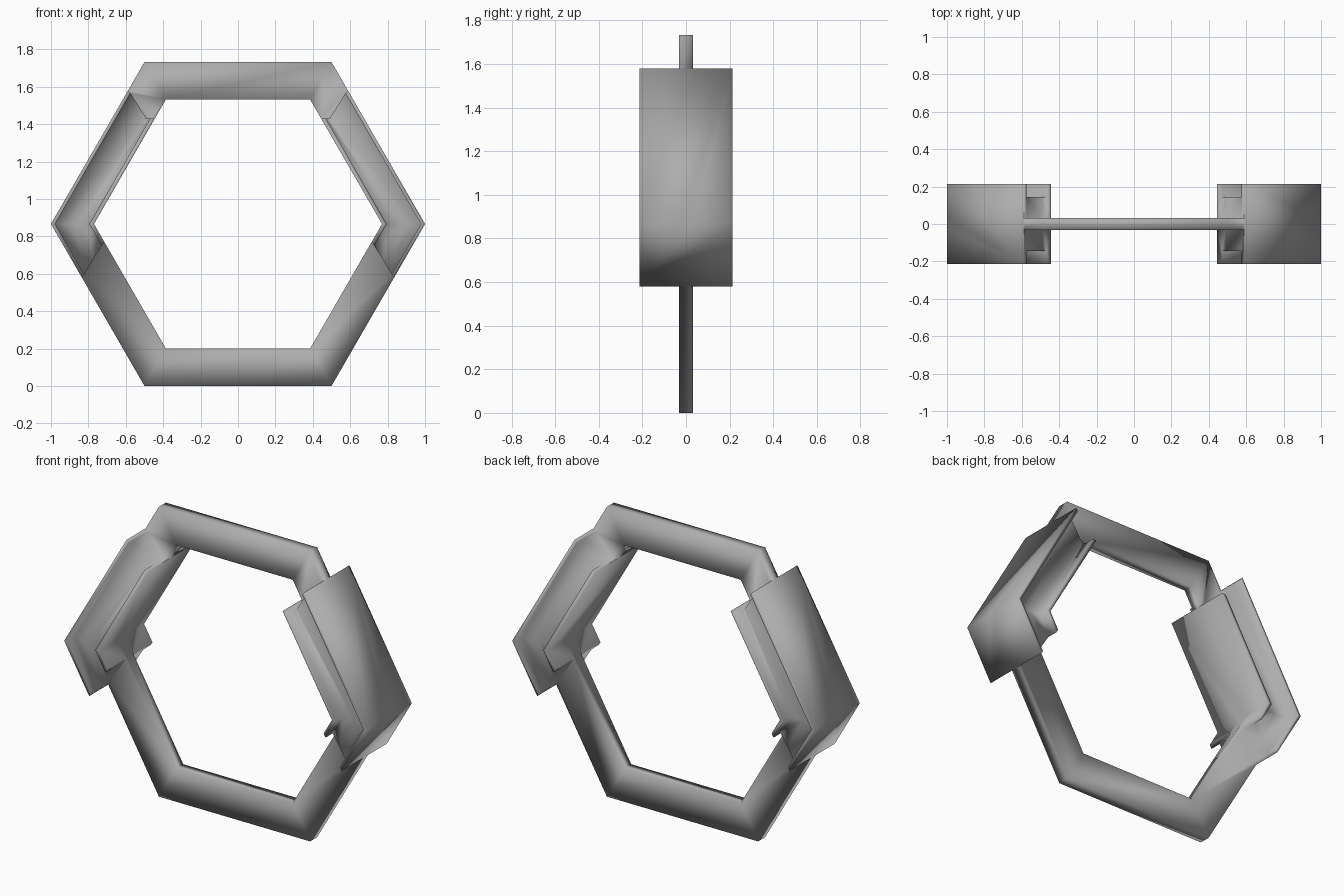
import bpy, bmesh, math

if "Cube" in bpy.data.objects:
    bpy.data.objects.remove(bpy.data.objects["Cube"])

R = math.sqrt(3) / 2      # hexagon apothem, also centre height
T, BODY, WIDE = 0.033, 0.145, 0.213


def finish(name, bm):
    bmesh.ops.recalc_face_normals(bm, faces=bm.faces)
    me = bpy.data.meshes.new(name)
    bm.to_mesh(me)
    bm.free()
    ob = bpy.data.objects.new(name, me)
    bpy.context.collection.objects.link(ob)
    return ob


def edge_x(r, z):
    """x on the left-hand side of a hexagon of radius r at height z."""
    return abs(z - R) / math.sqrt(3) - r


# hexagonal frame: thin flat ring
bm = bmesh.new()
loops = []
for r, y in ((1, -T), (1, T), (0.77, T), (0.77, -T)):
    loops.append([bm.verts.new((r * math.cos(math.radians(60 * k)), y,
                                R + r * math.sin(math.radians(60 * k))))
                  for k in range(6)])
for s in range(4):
    p, q = loops[s], loops[(s + 1) % 4]
    for k in range(6):
        m = (k + 1) % 6
        bm.faces.new((p[k], p[m], q[m], q[k]))
frame = finish("hexagon_frame_with_grips", bm)

# side grip: I-shaped section lofted through top, corner and bottom stations
# columns run outer face, outer rim, body end, inner rim, inner face
STATIONS = [
    [(edge_x(1, 1.58), 1.58), (edge_x(.978, 1.565), 1.565), (-0.49, 1.43),
     (edge_x(.795, 1.43), 1.43), (edge_x(.77, 1.43), 1.43)],
    [(-1, R), (-0.978, R), (-0.87, R), (-0.795, R), (-0.77, R)],
    [(edge_x(1, .58), .58), (edge_x(.978, .597), .597), (-0.775, 0.675),
     (edge_x(.795, .75), .75), (edge_x(.77, .77), .77)]]
SECTION = [(0, WIDE), (1, WIDE), (1, BODY), (2, BODY), (3, BODY), (3, WIDE), (4, WIDE)]
SECTION += [(c, -y) for c, y in reversed(SECTION)]
CAPS = [(0, 1, 2, 11, 12, 13), (2, 3, 10, 11), (3, 4, 9, 10), (4, 5, 6, 7, 8, 9)]

bm = bmesh.new()
rings = [[bm.verts.new((st[c][0], y, st[c][1])) for c, y in SECTION]
         for st in STATIONS]
n = len(SECTION)
for a, b in zip(rings, rings[1:]):
    for i in range(n):
        j = (i + 1) % n
        bm.faces.new((a[i], a[j], b[j], b[i]))
for ring in (rings[0], rings[-1]):
    for cap in CAPS:
        bm.faces.new([ring[i] for i in cap])
grip = finish("side_grip", bm)

# join the grip to the frame as one continuous skin
mod = frame.modifiers.new("join", 'BOOLEAN')
mod.operation = 'UNION'
mod.solver = 'EXACT'
mod.object = grip
bpy.context.view_layer.objects.active = frame
bpy.ops.object.modifier_apply(modifier=mod.name)
bpy.data.objects.remove(grip)

# keep the left half, mirror it to the right and remove the centre seam
bm = bmesh.new()
bm.from_mesh(frame.data)
bmesh.ops.bisect_plane(bm, geom=bm.verts[:] + bm.edges[:] + bm.faces[:],
                       plane_co=(0, 0, 0), plane_no=(1, 0, 0), clear_outer=True)
copy = bmesh.ops.duplicate(bm, geom=bm.verts[:] + bm.edges[:] + bm.faces[:])["geom"]
for v in copy:
    if isinstance(v, bmesh.types.BMVert):
        v.co.x *= -1
bmesh.ops.reverse_faces(bm, faces=[f for f in copy if isinstance(f, bmesh.types.BMFace)])
bmesh.ops.remove_doubles(bm, verts=bm.verts, dist=0.0005)
seam = [e for e in bm.edges if all(abs(v.co.x) < 1e-4 for v in e.verts)]
bmesh.ops.dissolve_edges(bm, edges=seam, use_verts=True)
bmesh.ops.recalc_face_normals(bm, faces=bm.faces)
for f in bm.faces:
    f.smooth = True
bm.to_mesh(frame.data)
bm.free()

# mid-grey finish
mat = bpy.data.materials.new("mid_grey")
mat.diffuse_color = (0.42, 0.42, 0.42, 1)
mat.use_nodes = True
mat.node_tree.nodes["Principled BSDF"].inputs["Base Color"].default_value = mat.diffuse_color
frame.data.materials.clear()
frame.data.materials.append(mat)
